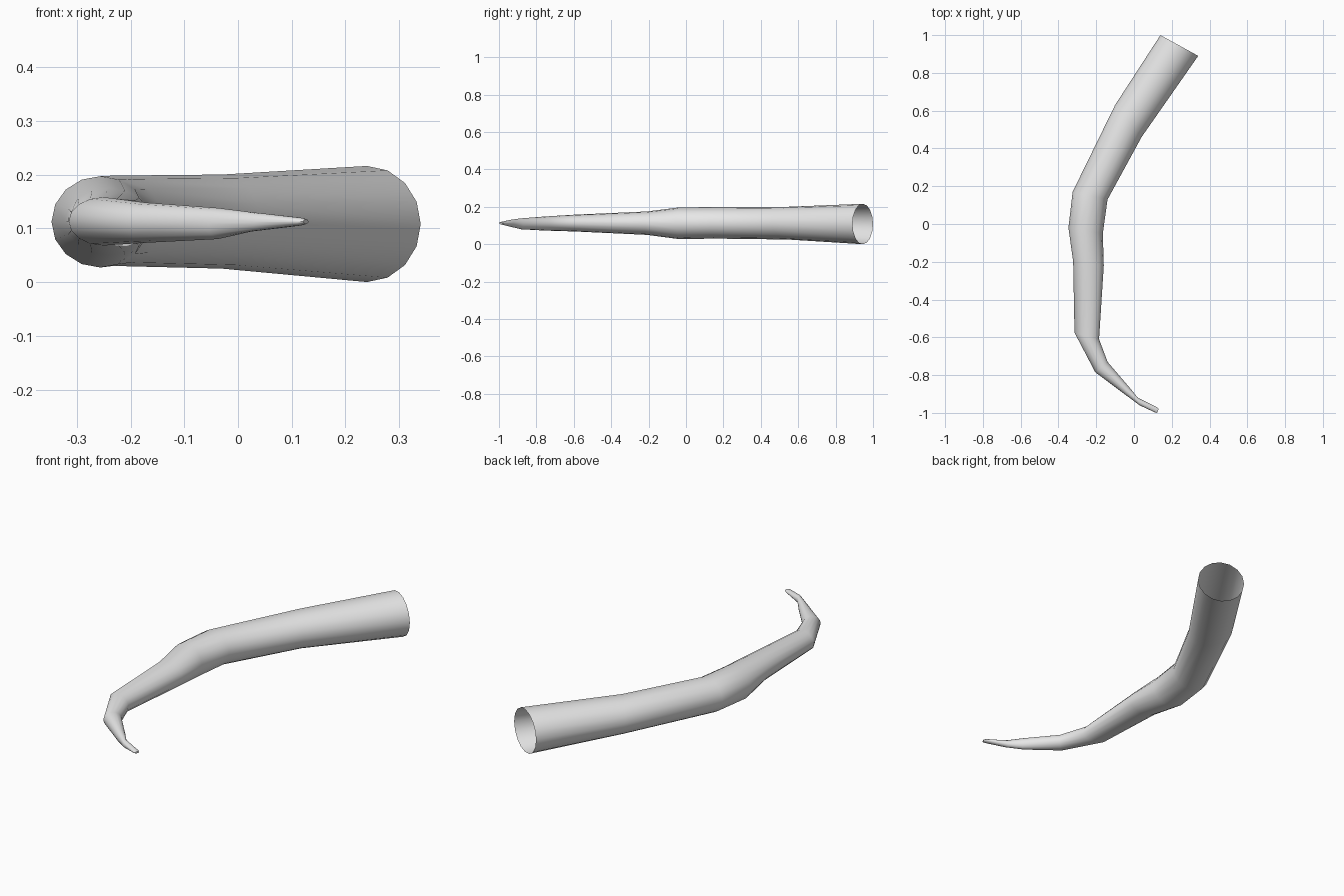
import bpy, bmesh, math
from mathutils import Vector

cube = bpy.data.objects.get("Cube")
if cube:
    bpy.data.objects.remove(cube)

mat = bpy.data.materials.new("pale grey")
mat.use_nodes = True
grey = (0.8, 0.8, 0.8, 1)
mat.diffuse_color = grey
mat.node_tree.nodes["Principled BSDF"].inputs["Base Color"].default_value = grey

SIDES = 16
# Cross-sections from the open base to the tip: outer xy, inner xy, bottom z, top z
sections = [
    ((0.14, 1.0), (0.34, 0.89), 0.0, 0.216),
    ((-0.10, 0.63), (0.04, 0.46), 0.025, 0.2),
    ((-0.325, 0.17), (-0.14, 0.13), 0.03, 0.198),
    ((-0.347, -0.02), (-0.165, -0.05), 0.027, 0.197),
    ((-0.322, -0.2), (-0.16, -0.22), 0.05, 0.175),
    ((-0.315, -0.575), (-0.185, -0.61), 0.068, 0.158),
    ((-0.205, -0.785), (-0.14, -0.73), 0.073, 0.148),
    ((-0.055, -0.897), (-0.02, -0.87), 0.08, 0.138),
    ((0.03, -0.96), (0.02, -0.92), 0.094, 0.13),
    ((0.11, -0.997), (0.122, -0.97), 0.105, 0.12),
    ((0.122, -1.0), (0.131, -0.98), 0.108, 0.117),
]

# Curved tapering tube, open at the wide end
bm = bmesh.new()
rings = []
for outer, inner, low, high in sections:
    a, b = Vector((*outer, 0)), Vector((*inner, 0))
    mid, half = (a + b) / 2, (b - a) / 2
    ring = []
    for i in range(SIDES):
        t = math.tau * i / SIDES
        p = mid + half * math.cos(t)
        p.z = (low + high) / 2 + (high - low) / 2 * math.sin(t)
        ring.append(bm.verts.new(p))
    rings.append(ring)
for r, s in zip(rings, rings[1:]):
    for i in range(SIDES):
        j = (i + 1) % SIDES
        bm.faces.new((r[i], r[j], s[j], s[i]))
bm.faces.new(rings[-1])
bmesh.ops.recalc_face_normals(bm, faces=bm.faces)

mesh = bpy.data.meshes.new("curved_horn")
bm.to_mesh(mesh)
bm.free()
mesh.materials.append(mat)
horn = bpy.data.objects.new("curved_horn", mesh)
bpy.context.collection.objects.link(horn)
bpy.context.view_layer.objects.active = horn
horn.select_set(True)
bpy.ops.object.shade_smooth_by_angle(angle=math.radians(40))
